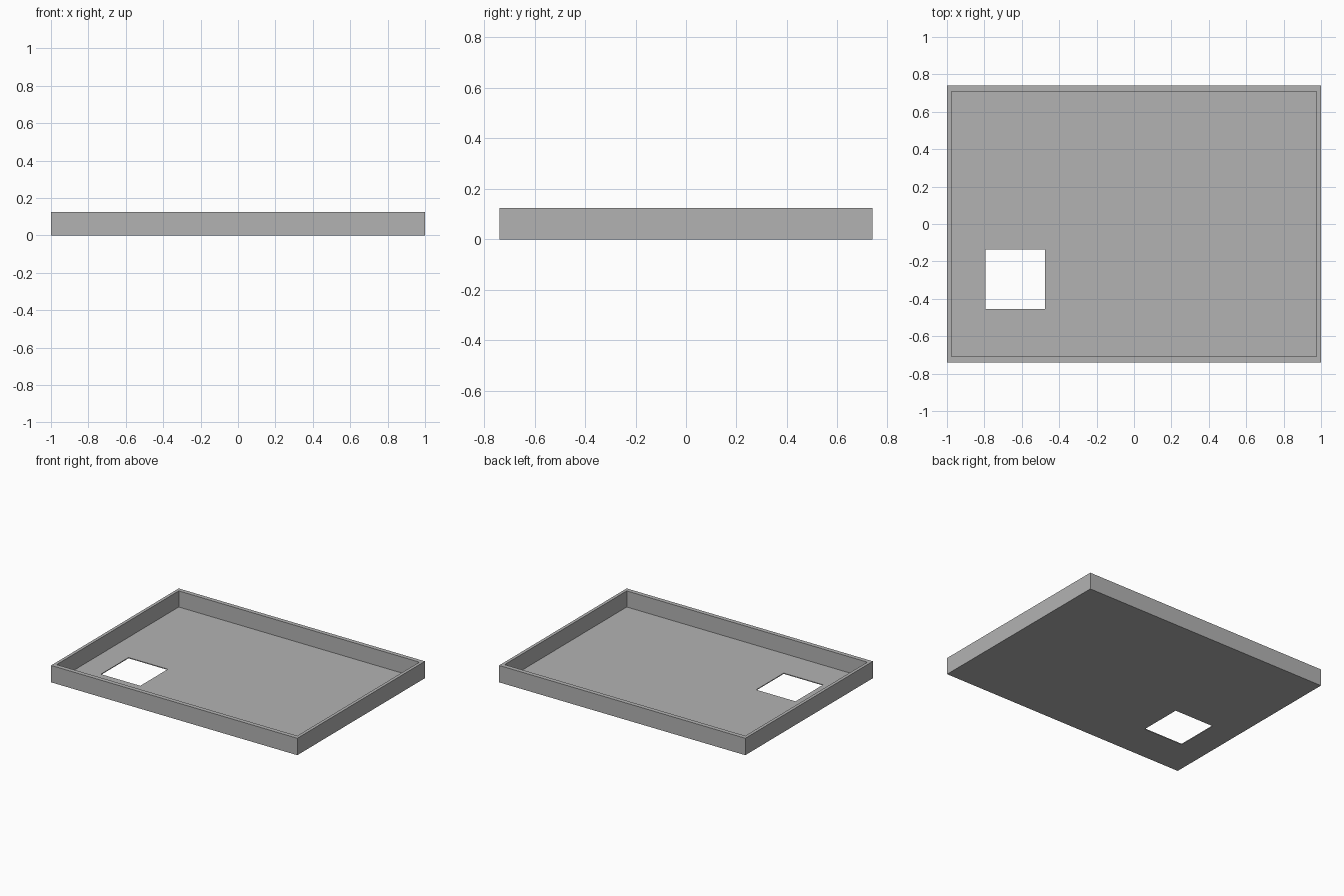
import bpy
import bmesh

cube = bpy.data.objects.get("Cube")
if cube:
    bpy.data.objects.remove(cube, do_unlink=True)

# Material
GREY = (0.45, 0.45, 0.45, 1.0)
grey = bpy.data.materials.new("plain grey")
grey.use_nodes = True
grey.diffuse_color = GREY
grey.node_tree.nodes["Principled BSDF"].inputs["Base Color"].default_value = GREY

# Main sizes
HALF_X, HALF_Y, HEIGHT = 1.0, 0.74, 0.124
WALL_X, WALL_Y, FLOOR = 0.023, 0.032, 0.006


def box(name, low, high):
    """Box spanning two opposite corners."""
    bm = bmesh.new()
    bmesh.ops.create_cube(bm, size=1)
    for v in bm.verts:
        v.co = [high[i] if v.co[i] > 0 else low[i] for i in range(3)]
    mesh = bpy.data.meshes.new(name)
    bm.to_mesh(mesh)
    bm.free()
    mesh.materials.append(grey)
    obj = bpy.data.objects.new(name, mesh)
    bpy.context.collection.objects.link(obj)
    return obj


def cut(target, cutter):
    """Subtract a hidden cutter from the target."""
    mod = target.modifiers.new(cutter.name, "BOOLEAN")
    mod.operation = "DIFFERENCE"
    mod.solver = "EXACT"
    mod.object = cutter
    cutter.hide_render = True
    cutter.hide_set(True)


# Shallow tray with thin walls
tray = box("tray", (-HALF_X, -HALF_Y, 0), (HALF_X, HALF_Y, HEIGHT))
cut(tray, box("tray_cavity_cutter",
              (WALL_X - HALF_X, WALL_Y - HALF_Y, FLOOR),
              (HALF_X - WALL_X, HALF_Y - WALL_Y, HEIGHT + 0.1)))

# Square opening through the floor
cut(tray, box("floor_opening_cutter", (-0.795, -0.455, -0.1), (-0.475, -0.135, 0.1)))
